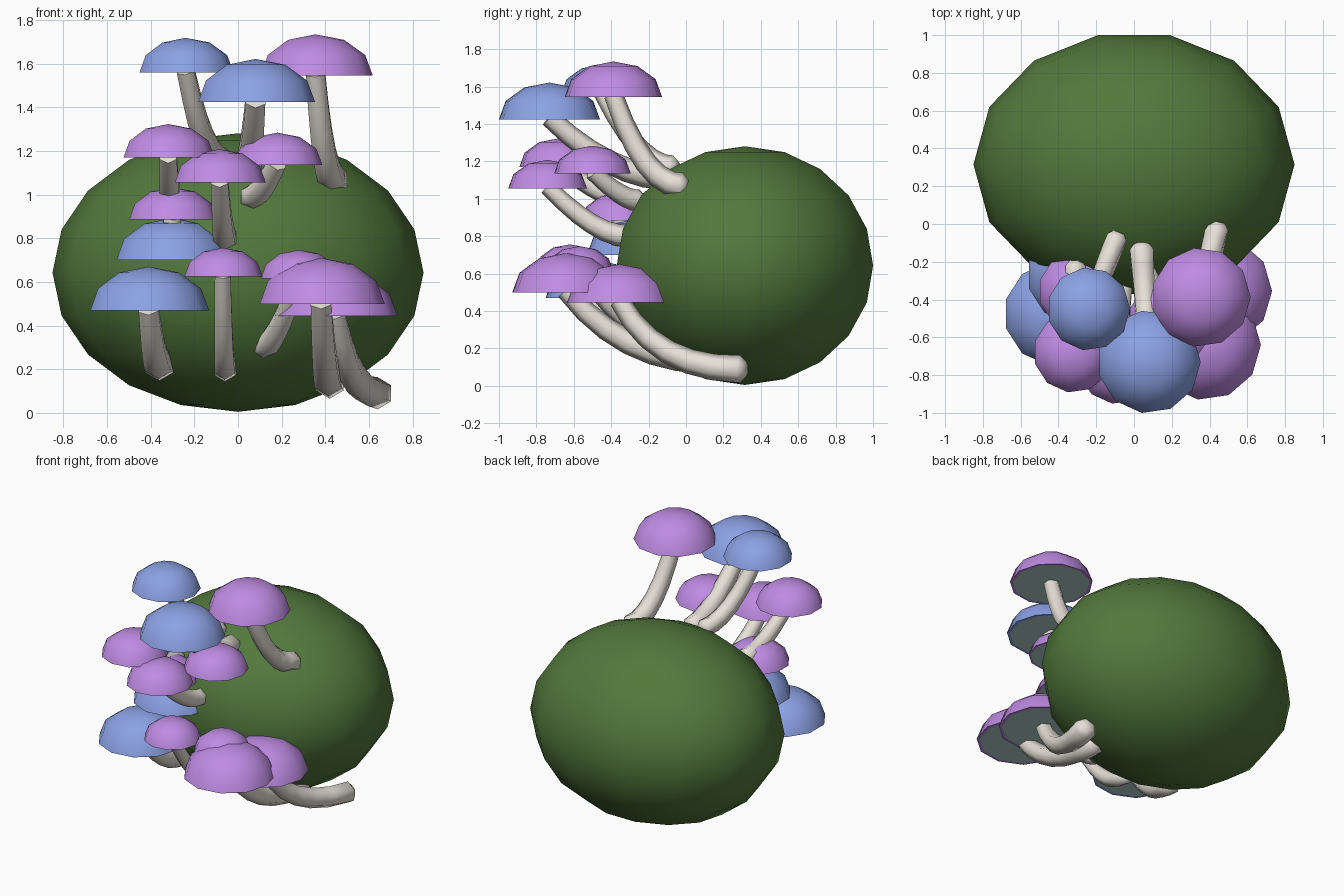
import bpy, bmesh
from math import sin, cos, pi, radians
from mathutils import Vector

cube = bpy.data.objects.get("Cube")
if cube:
    bpy.data.objects.remove(cube, do_unlink=True)


def material(name, rgb):
    m = bpy.data.materials.new(name)
    m.use_nodes = True
    color = (*rgb, 1.0)
    m.diffuse_color = color
    m.node_tree.nodes["Principled BSDF"].inputs["Base Color"].default_value = color
    return m


GREEN = material("moss_green", (0.085, 0.19, 0.045))
PURPLE = material("cap_purple", (0.52, 0.26, 0.77))
BLUE = material("cap_blue", (0.26, 0.36, 0.78))
STEM = material("stem_beige", (0.79, 0.75, 0.68))
GILL = material("gill_grey_green", (0.45, 0.65, 0.59))


def finish(bm, name, mats, smooth_angle):
    bmesh.ops.recalc_face_normals(bm, faces=bm.faces)
    mesh = bpy.data.meshes.new(name)
    bm.to_mesh(mesh)
    bm.free()
    for m in mats:
        mesh.materials.append(m)
    obj = bpy.data.objects.new(name, mesh)
    bpy.context.collection.objects.link(obj)
    bpy.ops.object.select_all(action="DESELECT")
    obj.select_set(True)
    bpy.context.view_layer.objects.active = obj
    bpy.ops.object.shade_smooth_by_angle(angle=radians(smooth_angle))


def bridge(bm, rings):
    """Join neighbouring rings of equal length with quads."""
    for a, b in zip(rings, rings[1:]):
        n = len(a)
        for i in range(n):
            bm.faces.new((a[i], a[(i + 1) % n], b[(i + 1) % n], b[i]))


def fan(bm, ring, tip):
    for i in range(len(ring)):
        bm.faces.new((ring[i], ring[(i + 1) % len(ring)], tip))


def ellipse_ring(bm, center, radii, lat, sides):
    return [bm.verts.new(center + Vector((radii.x * cos(lat) * cos(2 * pi * i / sides),
                                          radii.y * cos(lat) * sin(2 * pi * i / sides),
                                          radii.z * sin(lat)))) for i in range(sides)]


def boulder():
    bm = bmesh.new()
    c, r = Vector((0, 0.315, 0.643)), Vector((0.85, 0.703, 0.638))
    rings = [ellipse_ring(bm, c, r, radians(lat), 14) for lat in range(-72, 73, 18)]
    bridge(bm, rings)
    for ring, side in ((rings[0], -1), (rings[-1], 1)):
        fan(bm, ring, bm.verts.new(c + Vector((0, 0, side * r.z))))
    finish(bm, "boulder", [GREEN], 60)


def cap(name, center, radius, mat):
    """Low smooth dome with a coloured lip around a flat gill disc."""
    bm = bmesh.new()
    r = Vector((radius, radius, radius * 0.72))
    rings = [ellipse_ring(bm, center, r * 0.93, 0, 11)]
    rings += [ellipse_ring(bm, center, r, radians(lat), 11) for lat in (0, 30, 60)]
    bridge(bm, rings)
    fan(bm, rings[-1], bm.verts.new(center + Vector((0, 0, r.z))))
    bm.faces.new(rings[0]).material_index = 1
    finish(bm, name, [mat, GILL], 60)


def stem(name, base, top, r_base, r_top, bend_at, sides=6, steps=6):
    """Tapered tube that leaves the boulder sideways and bends upward."""
    bend = base.lerp(top, bend_at)
    bend.z = base.z
    bm = bmesh.new()
    rings = []

    def add_ring(p, tangent, r):
        u = tangent.cross(Vector((1, 0, 0))).normalized()
        v = tangent.cross(u)
        rings.append([bm.verts.new(p + (u * cos(2 * pi * i / sides) + v * sin(2 * pi * i / sides)) * r)
                      for i in range(sides)])

    # Rounded foot, then the bent shaft
    start = (bend - base).normalized()
    add_ring(base - start * r_base * 0.45, start, r_base * 0.55)
    for s in range(steps + 1):
        t = s / steps
        p = base * (1 - t) ** 2 + bend * 2 * t * (1 - t) + top * t * t
        tangent = ((bend - base) * (1 - t) + (top - bend) * t).normalized()
        add_ring(p, tangent, r_base + (r_top - r_base) * t)
    bridge(bm, rings)
    bm.faces.new(rings[0])
    bm.faces.new(rings[-1])
    finish(bm, name, [STEM], 65)


boulder()

# Mushrooms: name, cap colour, cap rim centre, cap radius, stem base, bend position
MUSHROOMS = [
    ("top_right", BLUE, (-0.24, -0.45, 1.56), 0.22, (-0.09, -0.07, 1.17), 0.45),
    ("top_middle", BLUE, (0.08, -0.73, 1.425), 0.273, (0.04, -0.13, 1.12), 0.45),
    ("top_left", PURPLE, (0.355, -0.388, 1.545), 0.263, (0.44, -0.02, 1.07), 0.55),
    ("upper_right", PURPLE, (-0.32, -0.68, 1.17), 0.213, (-0.31, -0.22, 0.97), 0.4),
    ("upper_middle", PURPLE, (-0.085, -0.74, 1.055), 0.213, (-0.06, -0.31, 0.8), 0.4),
    ("upper_left", PURPLE, (0.18, -0.5, 1.135), 0.207, (0.06, -0.25, 0.99), 0.35),
    ("middle_right", PURPLE, (-0.3, -0.355, 0.885), 0.207, (-0.31, -0.31, 0.81), 0.5),
    ("middle_low_right", BLUE, (-0.3, -0.265, 0.7), 0.268, (-0.3, -0.1, 0.62), 0.5),
    ("lower_right", BLUE, (-0.41, -0.475, 0.47), 0.278, (-0.36, -0.08, 0.22), 0.5),
    ("lower_middle", PURPLE, (-0.07, -0.62, 0.625), 0.183, (-0.06, -0.16, 0.2), 0.5),
    ("lower_small_left", PURPLE, (0.28, -0.57, 0.615), 0.183, (0.11, -0.2, 0.3), 0.35),
    ("lower_left", PURPLE, (0.38, -0.64, 0.5), 0.292, (0.42, 0.1, 0.14), 0.6),
    ("lowest_left", PURPLE, (0.445, -0.355, 0.445), 0.286, (0.64, 0.29, 0.09), 0.7),
]

for name, mat, center, radius, base, bend_at in MUSHROOMS:
    center = Vector(center)
    cap(name + "_cap", center, radius, mat)
    stem(name + "_stem", Vector(base), center + Vector((0, 0, 0.01)),
         0.025 + 0.17 * radius, 0.022 + 0.11 * radius, bend_at)
